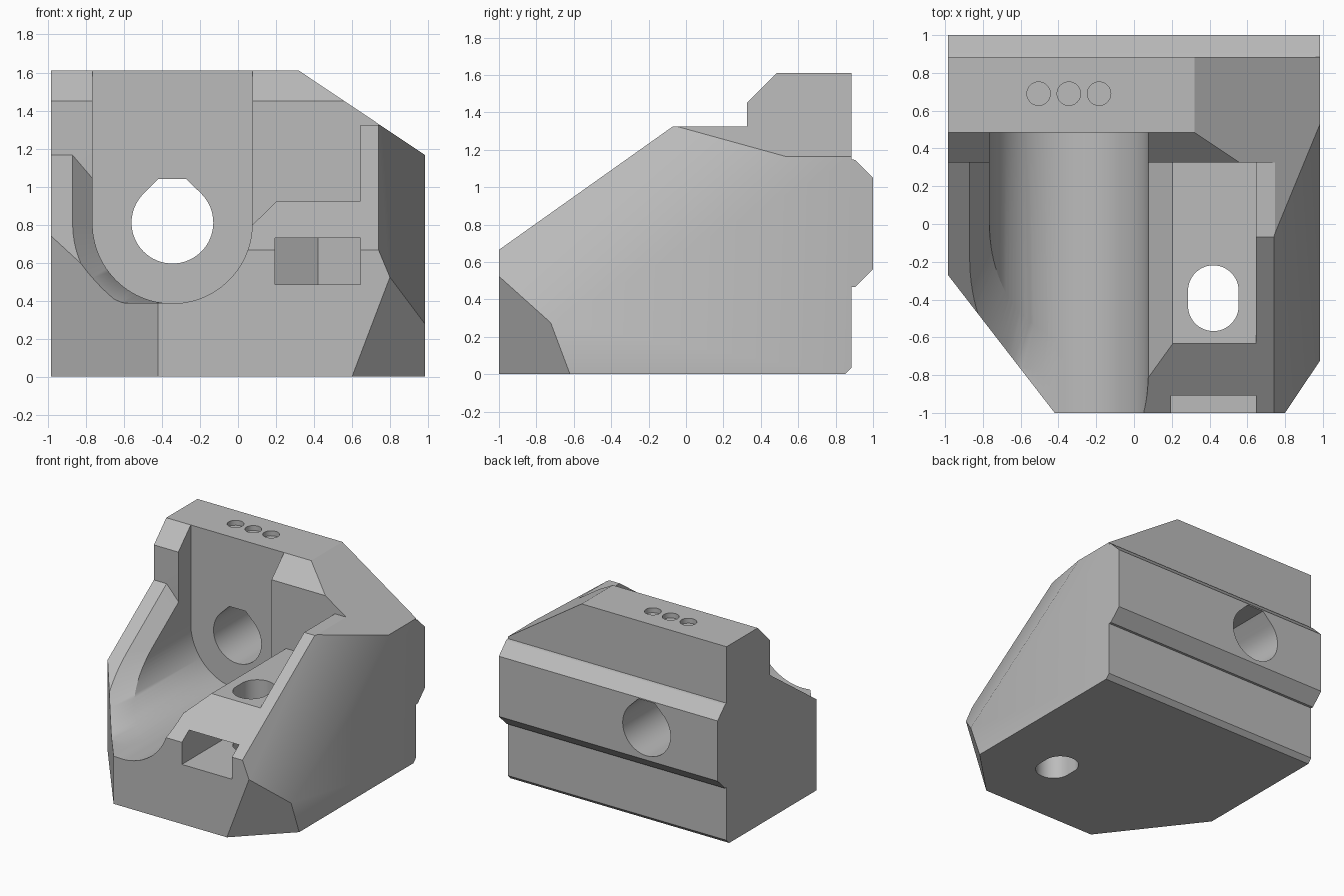
import bpy, bmesh, math
from mathutils import Vector

cube = bpy.data.objects.get("Cube")
if cube:
    bpy.data.objects.remove(cube, do_unlink=True)

grey = bpy.data.materials.new("light_grey")
grey.use_nodes = True
grey.diffuse_color = (0.5, 0.5, 0.5, 1)
grey.node_tree.nodes["Principled BSDF"].inputs["Base Color"].default_value = (0.5, 0.5, 0.5, 1)


def loft(name, rings):
    """Solid through matching closed rings of 3D points."""
    bm = bmesh.new()
    loops = [[bm.verts.new(p) for p in ring] for ring in rings]
    for a, b in zip(loops, loops[1:]):
        for i in range(len(a)):
            j = (i + 1) % len(a)
            bm.faces.new((a[i], a[j], b[j], b[i]))
    bm.faces.new(loops[0])
    bm.faces.new(loops[-1])
    bmesh.ops.recalc_face_normals(bm, faces=bm.faces)
    mesh = bpy.data.meshes.new(name)
    bm.to_mesh(mesh)
    bm.free()
    ob = bpy.data.objects.new(name, mesh)
    bpy.context.collection.objects.link(ob)
    return ob


def prism(name, profile, axis, lo, hi):
    """Extrude a 2D profile along x, y or z."""
    place = {"x": lambda p, t: (t, p[0], p[1]),
             "y": lambda p, t: (p[0], t, p[1]),
             "z": lambda p, t: (p[0], p[1], t)}[axis]
    return loft(name, [[place(p, t) for p in profile] for t in (lo, hi)])


def arc(cx, cy, r, start, end, n):
    angles = [math.radians(start + (end - start) * i / n) for i in range(n + 1)]
    return [(cx + r * math.cos(a), cy + r * math.sin(a)) for a in angles]


def slice_off(ob, points, outside):
    """Cut the solid with a plane through three points, dropping the outside."""
    a, b, c = map(Vector, points)
    normal = (b - a).cross(c - a).normalized()
    if normal.dot(Vector(outside) - a) < 0:
        normal = -normal
    bm = bmesh.new()
    bm.from_mesh(ob.data)
    bmesh.ops.bisect_plane(bm, geom=bm.verts[:] + bm.edges[:] + bm.faces[:], dist=1e-5,
                           plane_co=a, plane_no=normal, clear_outer=True)
    bmesh.ops.holes_fill(bm, edges=[e for e in bm.edges if e.is_boundary], sides=0)
    bmesh.ops.recalc_face_normals(bm, faces=bm.faces)
    bm.to_mesh(ob.data)
    bm.free()


def carve(ob, cutter):
    cutter.hide_render = True
    bpy.context.view_layer.objects.active = ob
    mod = ob.modifiers.new("cut", "BOOLEAN")
    mod.operation = "DIFFERENCE"
    mod.solver = "EXACT"
    mod.object = cutter
    bpy.ops.object.modifier_apply(modifier=mod.name)
    bpy.data.objects.remove(cutter, do_unlink=True)


# Main block: side profile with sloped front, raised rear bar and back rib
side = [(-1, 0), (-1, 0.665), (-0.07, 1.325), (0.325, 1.325), (0.325, 1.45),
        (0.485, 1.61), (0.885, 1.61), (0.885, 1.15), (0.905, 1.145), (1, 1.05),
        (1, 0.56), (0.905, 0.465), (0.885, 0.465), (0.885, 0.035), (0.85, 0)]
body = prism("mount_body", side, "x", -0.985, 0.985)

# Roof slope, right flank, lower right corner, left front corner
right = (3, -3, 3)
slice_off(body, [(0.32, 0, 1.61), (0.985, 0, 1.165), (0.32, 1, 1.61)], (3, 0, 3))
slice_off(body, [(0.74, -1, 0.665), (0.74, -0.07, 1.325), (0.985, 0.53, 1.165)], right)
slice_off(body, [(0.8, -1, 0.525), (0.6, -1, 0), (0.985, -0.62, 0)], (3, -3, 0))
slice_off(body, [(-0.985, -0.27, 0), (-0.42, -1, 0), (-0.42, -1, 1)], (-3, -3, 0))

# Round-bottomed trough, open at the top
CX, CZ, R = -0.345, 0.805, 0.42
trough = arc(CX, CZ, R, 180, 360, 48) + [(CX + R, 2), (CX - R, 2)]
carve(body, prism("trough_cutter", trough, "y", -1.5, 0.485))

# Lowered, sloped top of the left wall
SLOPE = 0.712


def slope_y(z):
    return 0.325 + (z - 1.165) / SLOPE


low = 0.388
carve(body, prism("left_slope_cutter",
                  [(-2, low), (slope_y(low), low), (0.325, 1.165), (0.325, 2), (-2, 2)],
                  "x", -1.5, CX))


# Bevel between the left wall top and the trough
def bevel_ring(r, top, shift):
    pts = [(CX, top), (CX - r, top)] + arc(CX, CZ, r, 180, 262, 24)
    pts = [(x, max(z, low)) for x, z in pts] + [(CX, low)]
    return [(x, slope_y(z) + shift, z) for x, z in pts]


outer = bevel_ring(R + 0.105, 1.165, 0)
front = [(x, y - 1, z) for x, y, z in outer]
carve(body, loft("bevel_cutter", [front, outer, bevel_ring(R - 0.002, 1.04, 0.18)]))

# Right pocket with bevelled edge towards the trough
pocket = [(0, 0.8), (0.078, 0.8), (0.205, 0.925), (0.645, 0.925), (0.645, 2), (0, 2)]
carve(body, prism("pocket_cutter", pocket, "y", -1.5, 0.325))

# Slotted bolt hole down through the pocket floor
HX, HY = 0.42, -0.393
slot = arc(HX, HY + 0.04, 0.134, 0, 180, 24) + arc(HX, HY - 0.04, 0.134, 180, 360, 24)
carve(body, prism("bolt_slot_cutter", slot, "z", -0.5, 1.2))

# Nut trap entering from the front, with a pointed hexagonal end
half = 0.225
nut = [(HX - half, -1.5), (HX + half, -1.5), (HX + half, HY + half * 0.577),
       (HX, HY + half * 1.155), (HX - half, HY + half * 0.577)]
carve(body, prism("nut_trap_cutter", nut, "z", 0.485, 0.73))

# Teardrop bore through the back
bore = arc(CX, 0.81, 0.215, 135, 405, 48) + [(CX + 0.073, 1.04), (CX - 0.073, 1.04)]
carve(body, prism("bore_cutter", bore, "y", 0.2, 1.5))

# Three shallow dimples on the rear bar
for i in range(3):
    dimple = arc(CX + 0.16 * (i - 1), 0.69, 0.062, 0, 352.5, 47)
    carve(body, prism("dimple_cutter", dimple, "z", 1.57, 2))

body.data.materials.clear()
body.data.materials.append(grey)
for face in body.data.polygons:
    face.material_index = 0
bpy.ops.object.select_all(action="DESELECT")
body.select_set(True)
bpy.context.view_layer.objects.active = body
bpy.ops.object.shade_smooth_by_angle(angle=math.radians(30))
